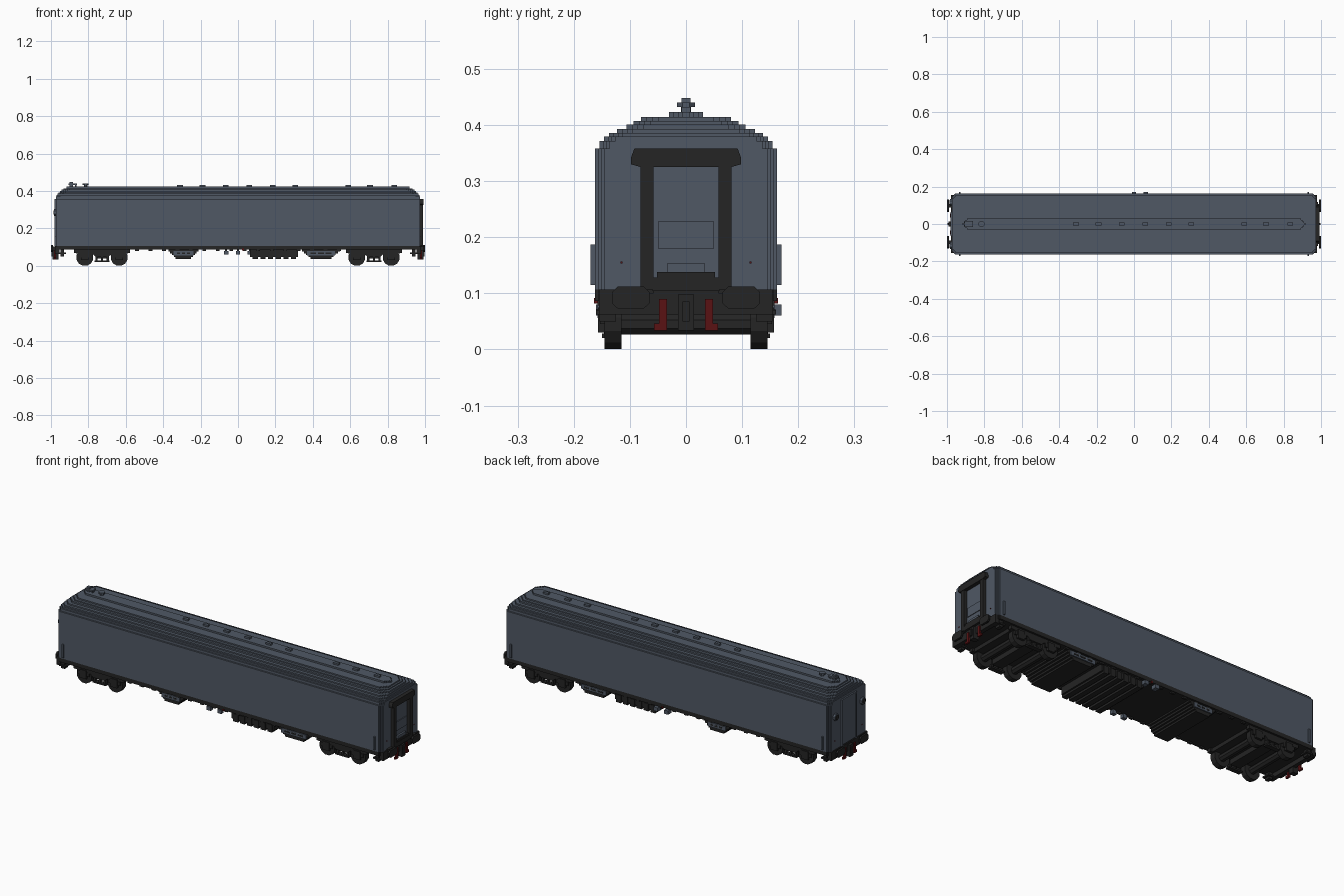
import bpy, bmesh, math
from mathutils import Vector

cube = bpy.data.objects.get("Cube")
if cube:
    bpy.data.objects.remove(cube, do_unlink=True)


def material(name, rgb, rough=0.8):
    m = bpy.data.materials.new(name)
    m.use_nodes = True
    m.diffuse_color = (*rgb, 1)
    bsdf = m.node_tree.nodes["Principled BSDF"]
    bsdf.inputs["Base Color"].default_value = (*rgb, 1)
    bsdf.inputs["Roughness"].default_value = rough
    return m


GREY = material("slate grey", (0.080, 0.099, 0.130))
DARK = material("charcoal", (0.018, 0.018, 0.018))
RED = material("dark red", (0.10, 0.006, 0.007))


def prism(name, pts, axis, a, b, mat):
    """Extrude a 2D outline from a to b along an axis (z: xy, y: xz, x: yz)."""
    place = {"z": lambda p: (p[0], p[1], a), "y": lambda p: (p[0], a, p[1]),
             "x": lambda p: (a, p[0], p[1])}[axis]
    move = {"x": Vector((b - a, 0, 0)), "y": Vector((0, b - a, 0)), "z": Vector((0, 0, b - a))}[axis]
    bm = bmesh.new()
    face = bm.faces.new([bm.verts.new(place(p)) for p in pts])
    out = bmesh.ops.extrude_face_region(bm, geom=[face])
    bmesh.ops.translate(bm, vec=move, verts=[v for v in out["geom"] if isinstance(v, bmesh.types.BMVert)])
    bmesh.ops.recalc_face_normals(bm, faces=bm.faces)
    me = bpy.data.meshes.new(name)
    bm.to_mesh(me)
    bm.free()
    me.materials.append(mat)
    ob = bpy.data.objects.new(name, me)
    bpy.context.collection.objects.link(ob)
    return ob


def box(name, x0, x1, y0, y1, z0, z1, mat):
    return prism(name, [(x0, y0), (x1, y0), (x1, y1), (x0, y1)], "z", z0, z1, mat)


def stepped(hx, hy, c, n=3):
    """Rectangle outline whose corners are cut into n small stairs of total size c."""
    corner = []
    for i in range(n):
        corner += [(hx - c * i / n, hy - c * (n - i) / n), (hx - c * (i + 1) / n, hy - c * (n - i) / n)]
    corner.append((hx - c, hy))
    q2 = [(-x, y) for x, y in reversed(corner)]
    return corner + q2 + [(-x, -y) for x, y in corner + q2]


def ngon(cx, cz, r, n):
    return [(cx + r * math.cos(2 * math.pi * (i + .5) / n), cz + r * math.sin(2 * math.pi * (i + .5) / n))
            for i in range(n)]


# Body shell and underframe
prism("body", stepped(0.972, 0.1625, 0.016), "z", 0.107, 0.358, GREY)
prism("underframe", stepped(0.972, 0.1625, 0.016), "z", 0.086, 0.107, DARK)

# Stepped roof: half length, half width, corner cut, top height
roof = [(0.972, 0.154, 0.018, 0.371), (0.970, 0.146, 0.020, 0.379), (0.966, 0.1375, 0.024, 0.386),
        (0.960, 0.123, 0.027, 0.393), (0.953, 0.106, 0.030, 0.401), (0.943, 0.094, 0.030, 0.407),
        (0.934, 0.080, 0.030, 0.414), (0.918, 0.030, 0.024, 0.423)]
low = 0.358
for hx, hy, c, top in roof:
    prism("roof_layer", stepped(hx, hy, c), "z", low, top, GREY)
    low = top

# Roof vents and chimney
for x in (-0.31, -0.19, -0.066, 0.06, 0.186, 0.306, 0.59, 0.706, 0.836):
    box("roof_vent", x - 0.015, x + 0.015, -0.008, 0.008, 0.423, 0.432, GREY)
box("chimney_stem", -0.900, -0.882, -0.008, 0.008, 0.423, 0.448, GREY)
box("chimney_cap", -0.906, -0.860, -0.015, 0.015, 0.432, 0.440, GREY)
box("chimney_foot", -0.872, -0.864, -0.008, 0.008, 0.423, 0.432, GREY)
prism("round_vent_stem", ngon(-0.815, 0, 0.010, 8), "z", 0.423, 0.432, GREY)
prism("round_vent_cap", ngon(-0.815, 0, 0.017, 8), "z", 0.432, 0.440, GREY)

# Handrails beside the corner doors
for x in (-0.932, 0.932):
    for s in (-1, 1):
        box("handrail", x - 0.004, x + 0.004, s * 0.160, s * 0.170, 0.115, 0.187, GREY)

# Bogies
for cx in (-0.727, 0.727):
    for wx in (cx - 0.092, cx + 0.092):
        prism("axle", ngon(wx, 0.045, 0.020, 8), "y", -0.12, 0.12, DARK)
        for s in (-1, 1):
            prism("wheel", ngon(wx, 0.045, 0.046, 12), "y", s * 0.115, s * 0.145, DARK)
            box("axle_box", wx - 0.020, wx + 0.020, s * 0.140, s * 0.157, 0.030, 0.075, DARK)
            box("axle_spring", wx - 0.035, wx + 0.035, s * 0.135, s * 0.153, 0.045, 0.065, DARK)
    for s in (-1, 1):
        frame = [(-0.150, 0.088), (-0.150, 0.068), (-0.050, 0.062), (-0.035, 0.048),
                 (0.035, 0.048), (0.050, 0.062), (0.150, 0.068), (0.150, 0.088)]
        prism("bogie_side", [(cx + x, z) for x, z in frame], "y", s * 0.130, s * 0.152, DARK)
        box("bolster_spring_plank", cx - 0.040, cx + 0.040, s * 0.125, s * 0.150, 0.020, 0.028, DARK)
        for dx in (-0.030, 0, 0.030):
            box("bolster_spring", cx + dx - 0.006, cx + dx + 0.006, s * 0.130, s * 0.146, 0.028, 0.050, DARK)
    box("bogie_bolster", cx - 0.030, cx + 0.030, -0.13, 0.13, 0.040, 0.088, DARK)
    box("bogie_deck", cx - 0.140, cx + 0.140, -0.13, 0.13, 0.066, 0.088, DARK)

# Underfloor boxes, tapering down in steps
for name, x0, x1, step in (("battery_box", -0.372, -0.212, 0.012), ("equipment_box", 0.342, 0.545, 0.014)):
    for i in range(5):
        z = 0.037 + i * 0.010
        d = (4 - i) * step * 0.8
        box(name, x0 + d, x1 - d, -0.152, 0.152, z, z + 0.010, DARK)
    for s in (-1, 1):
        box(name + "_panel", x0 + 0.026, x1 - 0.026, s * 0.150, s * 0.158, 0.056, 0.080, GREY)
        for k in range(3):
            w = (x1 - x0 - 0.08) / 3
            xa = x0 + 0.04 + k * w
            box(name + "_slot", xa + 0.005, xa + w - 0.005, s * 0.156, s * 0.1595, 0.064, 0.072, DARK)

# Central tank with ribs
box("centre_tank", 0.065, 0.320, -0.148, 0.148, 0.048, 0.088, DARK)
for i in range(6):
    x = 0.078 + i * 0.041
    box("tank_rib", x, x + 0.028, -0.153, 0.153, 0.037, 0.078, DARK)

# Small side cabinets and valve handles
for s in (-1, 1):
    out = 0.170 if s > 0 else 0.160
    for x in (0.0, 0.064):
        box("side_cabinet", s * x - 0.012, s * x + 0.012, s * 0.140, s * out, 0.060, 0.080, GREY)
        box("cabinet_hanger", s * x - 0.006, s * x + 0.006, s * 0.143, s * 0.152, 0.078, 0.088, DARK)
    box("valve_handle", 0.022, 0.032, s * 0.150, s * 0.164, 0.082, 0.092, RED)

# Sill brackets along both sides
for s in (-1, 1):
    for i in range(16):
        x = -0.54 + i * 0.072
        box("sill_bracket", x - 0.010, x + 0.010, s * 0.146, s * 0.158, 0.078, 0.087, DARK)

# Buffers, steps, coupler and brake hoses at both ends
for e in (-1, 1):
    box("buffer_beam", e * 0.955, e * 0.978, -0.155, 0.155, 0.062, 0.107, DARK)
    box("coupler", e * 0.960, e * 0.992, -0.014, 0.014, 0.034, 0.098, DARK)
    box("coupler_screw", e * 0.985, e * 0.997, -0.006, 0.006, 0.050, 0.085, DARK)
    for s in (-1, 1):
        box("buffer_shank", e * 0.97, e * 0.992, s * 0.088, s * 0.108, 0.082, 0.102, DARK)
        head = [(0.065, 0.082), (0.075, 0.073), (0.122, 0.073), (0.132, 0.082),
                (0.132, 0.102), (0.122, 0.112), (0.075, 0.112), (0.065, 0.102)]
        prism("buffer_head", [(s * y, z) for y, z in head], "x", e * 0.990, e * 1.0, DARK)
        box("brake_hose", e * 0.974, e * 0.984, s * 0.034, s * 0.048, 0.040, 0.090, RED)
        box("hose_end", e * 0.974, e * 0.984, s * 0.034, s * 0.057, 0.034, 0.046, RED)
        box("step_hanger", e * 0.930, e * 0.950, s * 0.125, s * 0.154, 0.050, 0.088, DARK)
        box("step_board", e * 0.920, e * 0.960, s * 0.118, s * 0.160, 0.062, 0.070, DARK)

# Open gangway on one end
for s in (-1, 1):
    box("gangway_post", 0.965, 0.990, s * 0.058, s * 0.081, 0.107, 0.330, DARK)
    box("tail_lamp", 0.970, 0.975, s * 0.113, s * 0.117, 0.153, 0.157, RED)
    box("gangway_foot", 0.965, 0.985, s * 0.058, s * 0.118, 0.100, 0.112, DARK)
hood = [(-0.081, 0.325), (0.081, 0.325), (0.098, 0.330), (0.098, 0.342), (0.092, 0.358),
        (-0.092, 0.358), (-0.098, 0.342), (-0.098, 0.330)]
prism("gangway_hood", hood, "x", 0.965, 0.992, DARK)
box("gangway_sill", 0.965, 0.990, -0.060, 0.060, 0.104, 0.128, DARK)
box("gangway_tread", 0.965, 0.988, -0.052, 0.052, 0.128, 0.138, DARK)
box("gangway_flap", 0.965, 0.982, -0.034, 0.034, 0.138, 0.153, GREY)
box("door_panel", 0.970, 0.976, -0.050, 0.050, 0.180, 0.228, GREY)

# Closed door and lamps on the other end
box("end_door", -0.977, -0.970, -0.055, 0.055, 0.112, 0.350, GREY)
for s in (-1, 1):
    box("door_frame", -0.980, -0.970, s * 0.055, s * 0.064, 0.107, 0.358, GREY)
    prism("end_lamp_case", ngon(s * 0.115, 0.285, 0.019, 8), "x", -0.984, -0.970, GREY)
    prism("end_lamp_face", ngon(s * 0.115, 0.285, 0.013, 8), "x", -0.987, -0.984, DARK)
    box("end_tail_lamp", -0.975, -0.970, s * 0.113, s * 0.117, 0.153, 0.157, RED)
box("door_lintel", -0.980, -0.970, -0.055, 0.055, 0.350, 0.358, GREY)
